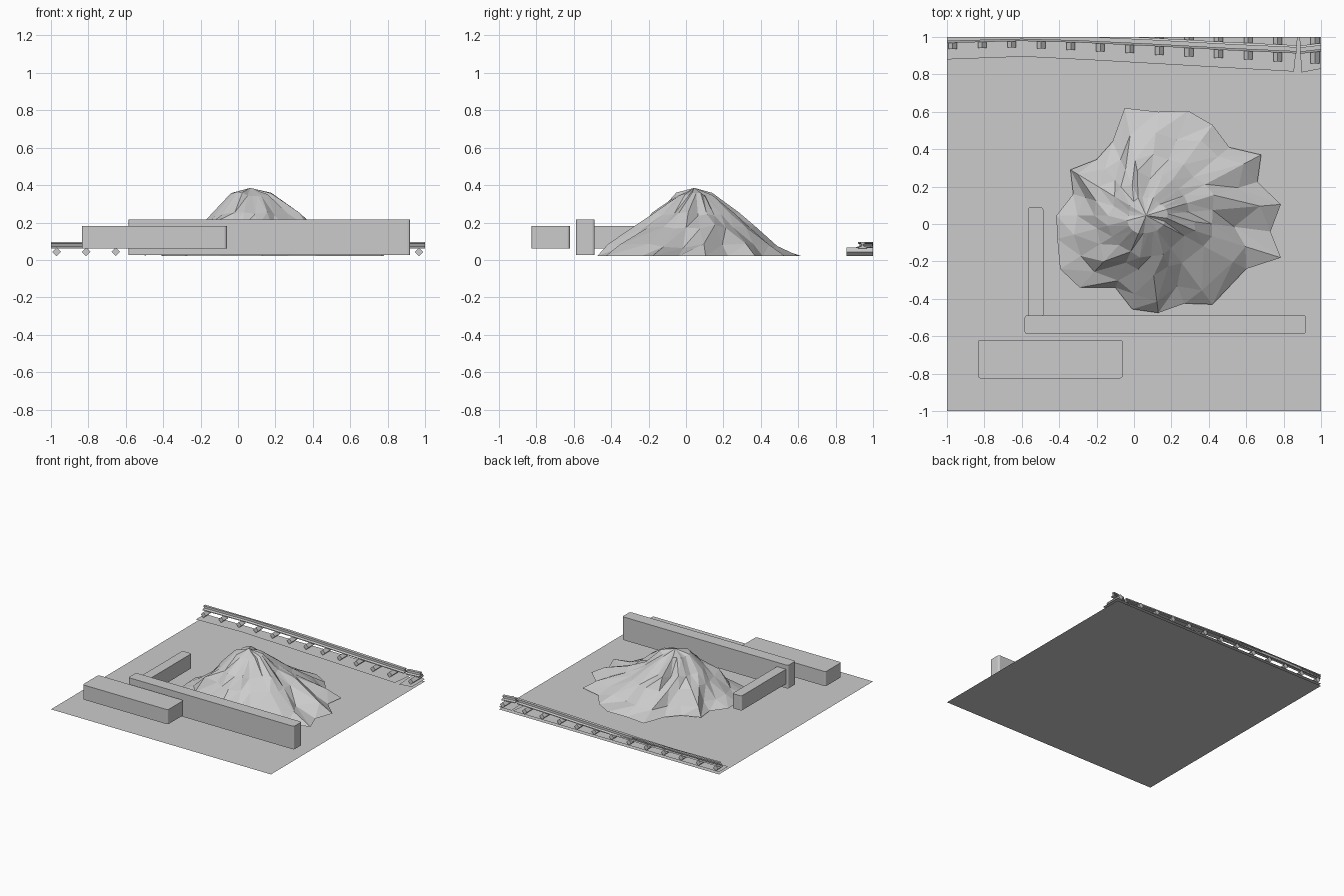
import bpy, bmesh, math, random
from mathutils import Vector

cube = bpy.data.objects.get("Cube")
if cube:
    bpy.data.objects.remove(cube, do_unlink=True)
random.seed(4)

grey = bpy.data.materials.new("plain grey")
grey.use_nodes = True
COLOUR = (0.6, 0.6, 0.6, 1)
grey.diffuse_color = COLOUR
grey.node_tree.nodes["Principled BSDF"].inputs["Base Color"].default_value = COLOUR


def add_object(name, bm, fix_normals=True):
    if fix_normals:
        bmesh.ops.recalc_face_normals(bm, faces=bm.faces[:])
    mesh = bpy.data.meshes.new(name)
    bm.to_mesh(mesh)
    bm.free()
    mesh.materials.append(grey)
    obj = bpy.data.objects.new(name, mesh)
    bpy.context.collection.objects.link(obj)
    return obj


def sheet(name, points, z):
    bm = bmesh.new()
    bm.faces.new([bm.verts.new((x, y, z)) for x, y in points])
    return add_object(name, bm, False)


def block(name, x0, x1, y0, y1, z0, z1):
    """Box with small rounded upright corners."""
    bm = bmesh.new()
    bmesh.ops.create_cube(bm, size=1)
    for v in bm.verts:
        v.co = ((x0 + x1) / 2 + v.co.x * (x1 - x0),
                (y0 + y1) / 2 + v.co.y * (y1 - y0),
                (z0 + z1) / 2 + v.co.z * (z1 - z0))
    upright = [e for e in bm.edges
               if abs(e.verts[0].co.z - e.verts[1].co.z) > 0.01]
    bmesh.ops.bevel(bm, geom=upright, offset=0.014, segments=3,
                    profile=0.5, affect='EDGES')
    return add_object(name, bm)


def sweep(name, section, stations):
    """Sweep a closed section (y, z) through stations, trimmed at the back edge."""
    bm = bmesh.new()
    rows = [[bm.verts.new((x, y + dy, dz)) for dy, dz in section]
            for x, y in stations]
    n = len(section)
    for a, b in zip(rows, rows[1:]):
        for i in range(n):
            j = (i + 1) % n
            bm.faces.new((a[i], a[j], b[j], b[i]))
    bm.faces.new(rows[0])
    bm.faces.new(rows[-1])
    bmesh.ops.bisect_plane(bm, geom=bm.verts[:] + bm.edges[:] + bm.faces[:],
                           plane_co=(0, 1, 0), plane_no=(0, 1, 0),
                           clear_outer=True)
    return add_object(name, bm)


# Ground
sheet("ground", [(-1, -1), (1, -1), (1, 1), (-1, 1)], 0)

# Buildings
block("long_building", -0.585, 0.92, -0.588, -0.488, 0.025, 0.215)
block("front_building", -0.835, -0.06, -0.825, -0.62, 0.06, 0.18)
block("side_building", -0.567, -0.485, -0.5, 0.09, 0.06, 0.18)

# Mound: faceted rings, round near the peak and ragged at the foot
peak = Vector((0.065, 0.045, 0.385))
foot = [(-.05, .62), (.13, .6), (.29, .605), (.42, .53), (.51, .41),
        (.68, .37), (.66, .225), (.785, .105), (.73, -.04), (.785, -.18),
        (.6, -.24), (.42, -.43), (.27, -.425), (.13, -.475), (-.01, -.455),
        (-.1, -.34), (-.29, -.34), (-.395, -.24), (-.41, -.08), (-.415, .045),
        (-.325, .16), (-.34, .29), (-.2, .345), (-.115, .44)]
bm = bmesh.new()
rings = []
for f, z in [(0.2, .35), (0.42, .245), (0.6, .175), (0.82, .075), (1, .02)]:
    ring = []
    for x, y in foot:
        d = Vector((x - peak.x, y - peak.y))
        r = f * (0.5 * (1 - f) + d.length * f)
        wobble = 0 if f == 1 else random.uniform(-1, 1)
        d = d.normalized() * r * (1 + 0.1 * wobble)
        ring.append(bm.verts.new((peak.x + d.x, peak.y + d.y,
                                  z + 0.012 * wobble)))
    rings.append(ring)
top = bm.verts.new(peak)
n = len(foot)
for i in range(n):
    j = (i + 1) % n
    bm.faces.new((top, rings[0][i], rings[0][j]))
    for a, b in zip(rings, rings[1:]):
        bm.faces.new((a[i], b[i], b[j]))
        bm.faces.new((a[i], b[j], a[j]))
add_object("mound", bm)

# Track bed in two pieces with a narrow gap
sheet("track_bed_main", [(-1, .88), (-.59, .895), (-.2, .875), (.855, .815),
                         (.875, 1), (-1, 1)], 0.02)
sheet("track_bed_end", [(.895, .81), (1, .83), (1, 1), (.885, 1)], 0.02)

# Sleepers: square bars laid on edge
for k in range(13):
    x = -0.97 + 0.158 * k if k < 12 else 0.968
    front = 0.935 + 0.03 * (x + 0.97) if x < -0.6 else 0.945 - 0.055 * (x + 0.6)
    bm = bmesh.new()
    ends = []
    for y in (front, 1):
        ends.append([bm.verts.new((x + 0.023 * math.cos(a), y,
                                   0.043 + 0.023 * math.sin(a)))
                     for a in (0, math.pi / 2, math.pi, 1.5 * math.pi)])
    for i in range(4):
        j = (i + 1) % 4
        bm.faces.new((ends[0][i], ends[0][j], ends[1][j], ends[1][i]))
    bm.faces.new(ends[0])
    bm.faces.new(ends[1])
    add_object(f"sleeper_{k + 1}", bm)

# Rails: foot, web and head
half = [(.022, .062), (.022, .068), (.005, .074), (.005, .084),
        (.012, .087), (.012, .096)]
section = half + [(-y, z) for y, z in reversed(half)]
sweep("rail_main", section, [(-1, .99), (-.6, 1.0), (-.3, .992), (.1, .973),
                             (.5, .951), (.868, .934)])
sweep("rail_end", section, [(.888, .932), (1, .945)])
